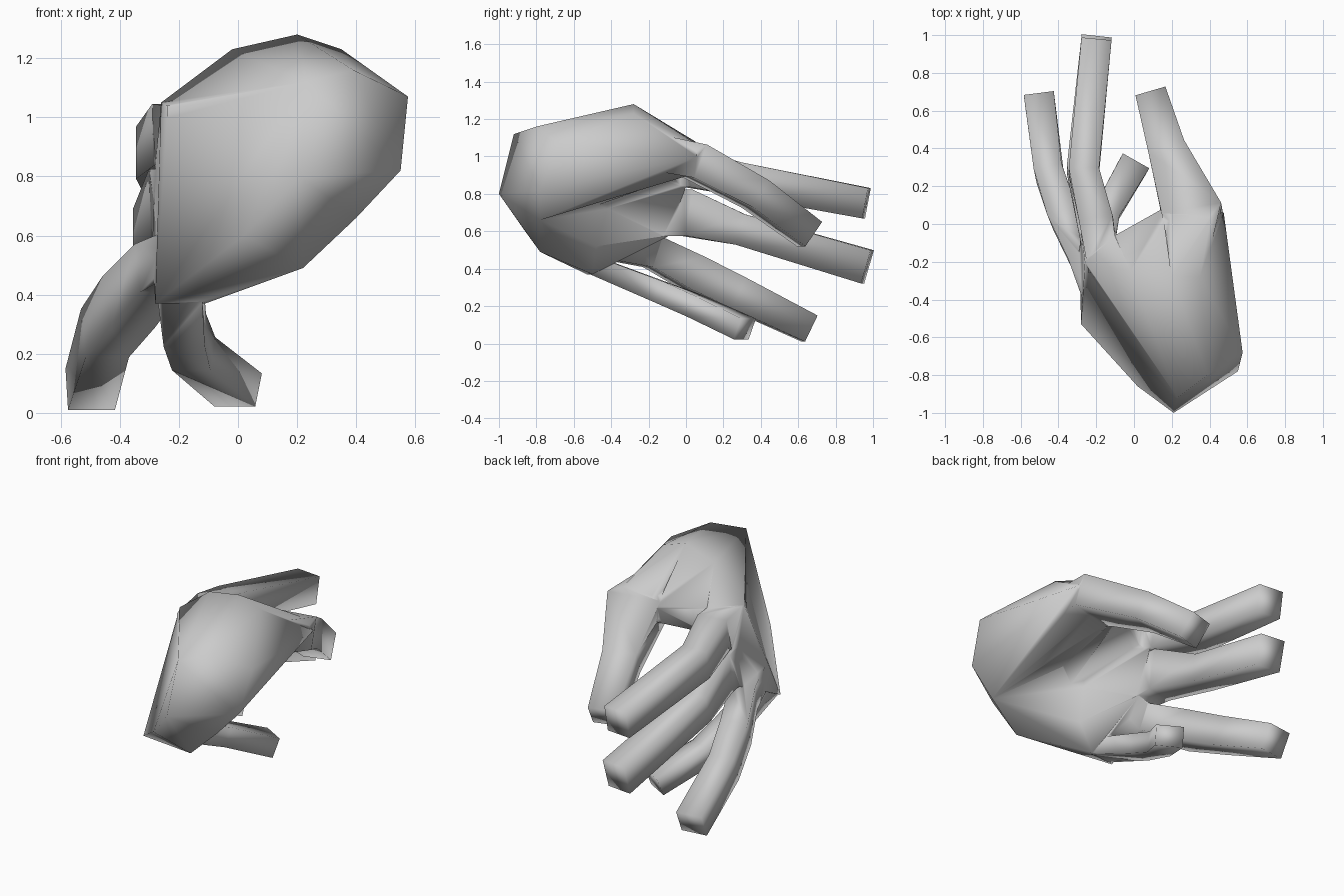
import bpy, bmesh, math
from mathutils import Vector

if "Cube" in bpy.data.objects:
    bpy.data.objects.remove(bpy.data.objects["Cube"])


def make_object(name, bm):
    bmesh.ops.recalc_face_normals(bm, faces=bm.faces[:])
    me = bpy.data.meshes.new(name)
    bm.to_mesh(me)
    bm.free()
    ob = bpy.data.objects.new(name, me)
    bpy.context.collection.objects.link(ob)
    return ob


def hull(name, points):
    bm = bmesh.new()
    for p in points:
        bm.verts.new(p)
    bmesh.ops.convex_hull(bm, input=bm.verts[:])
    loose = [v for v in bm.verts if not v.link_faces]
    bmesh.ops.delete(bm, geom=loose, context='VERTS')
    return make_object(name, bm)


def finger(name, stations, sides=4):
    """Loft a box-section tube through stations (x, y, z, width, height)."""
    bm = bmesh.new()
    pts = [Vector(s[:3]) for s in stations]
    rings = []
    for i, s in enumerate(stations):
        d = (pts[min(i + 1, len(pts) - 1)] - pts[max(i - 1, 0)]).normalized()
        side = d.cross(Vector((0, 0, 1))).normalized()
        up = side.cross(d)
        k = 0.5 / math.cos(math.pi / sides)
        ring = []
        for j in range(sides):
            a = 2 * math.pi * (j + 0.5) / sides
            ring.append(bm.verts.new(pts[i] + side * s[3] * k * math.cos(a)
                                     + up * s[4] * k * math.sin(a)))
        rings.append(ring)
    for a, b in zip(rings, rings[1:]):
        for j in range(sides):
            n = (j + 1) % sides
            bm.faces.new((a[j], a[n], b[n], b[j]))
    bm.faces.new(rings[0])
    bm.faces.new(rings[-1])
    return make_object(name, bm)


# Shared landmarks
wrist_top, wrist_end = (0.23, -0.92, 1.12), (0.21, -1.0, 0.80)
wrist_back, heel = (0.02, -0.86, 0.60), (0.40, -0.78, 0.66)
thumb_peak, index_knuckle = (0.20, -0.28, 1.28), (-0.26, -0.20, 1.05)
back_of_hand = [index_knuckle, (-0.25, -0.35, 0.77), (-0.28, -0.53, 0.37),
                (-0.11, -0.50, 0.37)]
palm_pit = [(0.04, -0.40, 0.95), (0.02, -0.42, 0.72), (0.0, -0.48, 0.52)]

# Wrist half of the palm, then the knuckle half: together they cup inward
hand = hull("hand", [wrist_top, wrist_end, wrist_back, heel,
                     (0.22, -0.78, 0.49)] + back_of_hand + palm_pit)
knuckles = hull("knuckles", back_of_hand + palm_pit + [
    (-0.10, -0.04, 1.03), (-0.115, 0.0, 0.84), (-0.12, -0.10, 0.57),
    (-0.125, -0.37, 0.44), (-0.28, -0.05, 0.84), (-0.29, -0.14, 0.57)])

# Ball of the thumb
thumb_ball = hull("thumb_ball", [
    wrist_top, wrist_end, heel, (0.39, -0.80, 1.16), (0.575, -0.68, 1.07),
    (0.55, -0.78, 0.82), thumb_peak, (0.35, -0.28, 1.23), (0.47, -0.20, 1.04),
    (0.475, 0.06, 1.00), (0.28, -0.34, 0.80), (0.32, 0.02, 0.90),
    (0.14, 0.09, 0.94), (0.04, -0.40, 0.90), (0.20, 0.05, 1.08),
    (0.41, 0.05, 1.07)])

# Web between thumb and index finger, running back to the wrist
web = hull("web", [
    wrist_top, wrist_back, thumb_peak, index_knuckle, (-0.02, -0.25, 1.23),
    (0.15, 0.08, 1.03), (0.15, 0.06, 0.93), (-0.10, -0.06, 1.04),
    (-0.10, -0.07, 0.88), (0.04, -0.40, 0.82)])

# Digits
digits = {
    "thumb": [(.29, -.20, 1.03, .20, .20), (.31, .05, .975, .32, .19),
              (.185, .37, .80, .20, .17), (.10, .66, .585, .165, .16)],
    "index_finger": [(-.16, -.25, .95, .16, .18), (-.20, .02, .94, .18, .21),
                     (-.265, .28, .88, .16, .18), (-.20, .965, .75, .16, .165)],
    "middle_finger": [(-.17, -.30, .70, .14, .26), (-.21, .0, .70, .18, .25),
                      (-.275, .29, .61, .16, .17), (-.20, .97, .41, .16, .185)],
    "ring_finger": [(-.19, -.42, .53, .14, .16), (-.27, -.18, .49, .15, .17),
                    (-.37, .04, .375, .16, .19), (-.45, .27, .27, .15, .18),
                    (-.50, .66, .08, .16, .155)],
    "little_finger": [(-.195, -.50, .42, .15, .10), (-.18, -.15, .28, .14, .12),
                      (-.15, .05, .20, .14, .12), (.0, .315, .078, .16, .12)],
}
parts = [knuckles, thumb_ball, web]
parts += [finger(n, s) for n, s in digits.items()]

# Fuse everything into one skin
for p in parts:
    m = hand.modifiers.new(p.name, 'BOOLEAN')
    m.operation = 'UNION'
    m.solver = 'EXACT'
    m.object = p
bpy.context.view_layer.update()
deps = bpy.context.evaluated_depsgraph_get()
fused = bpy.data.meshes.new_from_object(hand.evaluated_get(deps))
hand.modifiers.clear()
hand.data = fused
for p in parts:
    bpy.data.objects.remove(p)

# Smooth shading over the whole skin, fingertips included
for poly in fused.polygons:
    poly.use_smooth = True
for attr in ("sharp_edge", "sharp_face"):
    if attr in fused.attributes:
        fused.attributes.remove(fused.attributes[attr])
